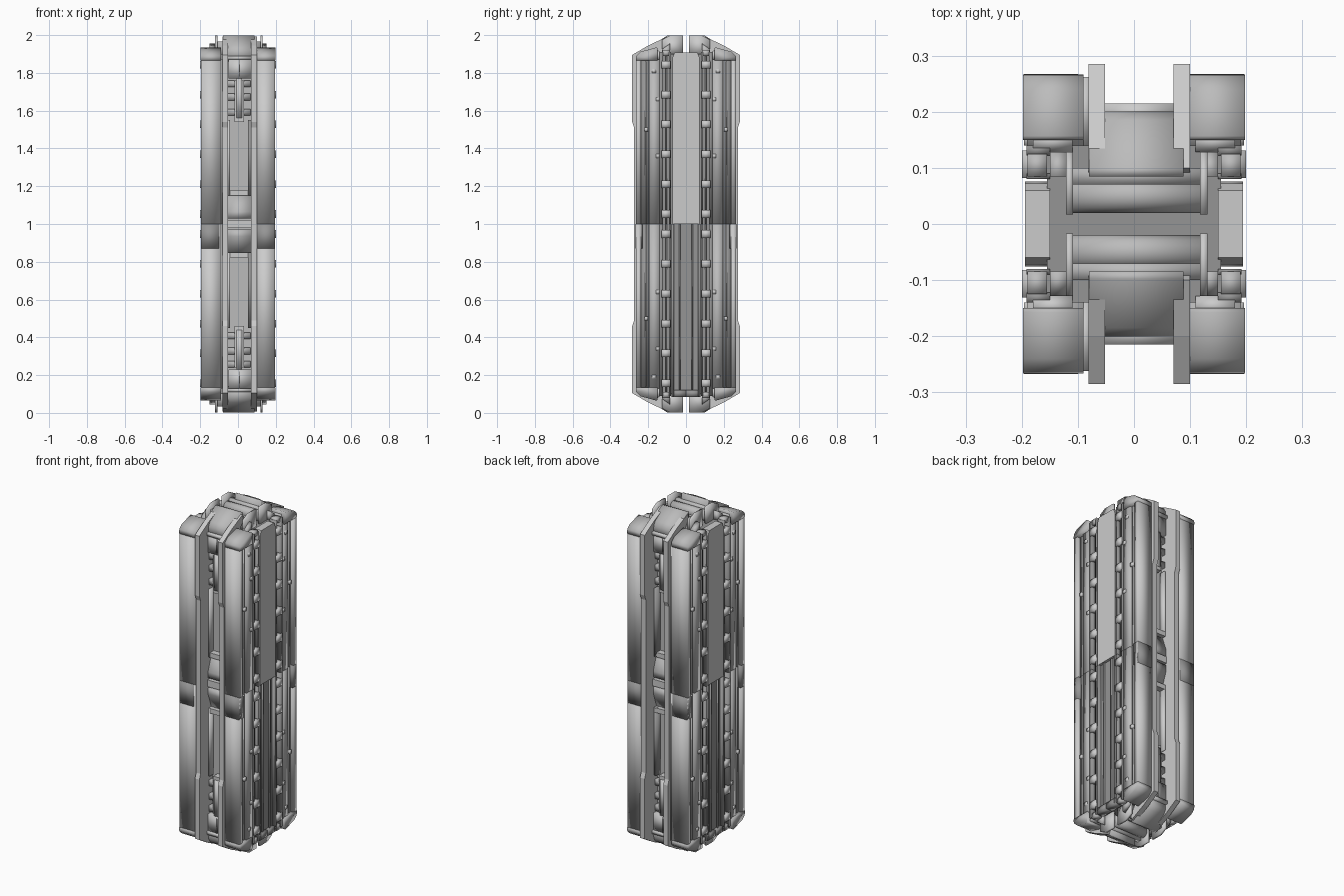
import bpy, bmesh, math

ALL = [(a, b, c) for a in (1, -1) for b in (1, -1) for c in (1, -1)]
YZ = [(1, b, c) for b in (1, -1) for c in (1, -1)]
X_TOP = [(a, b, 1) for a in (1, -1) for b in (1, -1)]
X_LOW = [(a, b, -1) for a in (1, -1) for b in (1, -1)]


def grey(name, v):
    m = bpy.data.materials.new(name)
    m.diffuse_color = (v, v, v, 1)
    return m


DARK = grey("dark_grey", 0.3)
MID = grey("mid_grey", 0.5)


def prism(name, pts, x0, x1, flips=YZ, mat=None, smooth=True):
    """Extrude a (y, z) outline along x; repeat it mirrored about the centre (z = 1)."""
    bm = bmesh.new()
    for sx, sy, sz in flips:
        def ring(x):
            return [bm.verts.new((sx * x, sy * y, 1 + sz * (z - 1))) for y, z in pts]
        a, b = ring(x0), ring(x1)
        bm.faces.new(a)
        bm.faces.new(b[::-1])
        for i in range(len(pts)):
            j = (i + 1) % len(pts)
            bm.faces.new((a[i], b[i], b[j], a[j]))
    bmesh.ops.recalc_face_normals(bm, faces=bm.faces)
    for f in bm.faces:
        f.smooth = smooth
    me = bpy.data.meshes.new(name)
    bm.to_mesh(me)
    bm.free()
    if mat:
        me.materials.append(mat)
    ob = bpy.data.objects.new(name, me)
    bpy.context.collection.objects.link(ob)
    return ob


def box(name, x, y, z, flips=YZ, mat=None, smooth=True):
    pts = [(y[0], z[0]), (y[1], z[0]), (y[1], z[1]), (y[0], z[1])]
    return prism(name, pts, x[0], x[1], flips, mat, smooth)


# inner core and channel floors
box("core", (-0.155, 0.155), (0, 0.14), (1, 1.9), mat=DARK, smooth=False)
box("channel_floor", (-0.09, 0.1), (0.14, 0.165), (1, 1.86), mat=MID, smooth=False)

# corner panels: front strip, recessed groove, side strip, sloped cap
box("corner_front_strip", (0.09, 0.196), (0.237, 0.265), (1, 1.87), ALL)
box("corner_groove", (0.09, 0.178), (0.195, 0.237), (1, 1.87), ALL, DARK)
box("groove_ridge", (0.17, 0.187), (0.208, 0.216), (1, 1.86), ALL, MID)
box("corner_side_strip", (0.09, 0.191), (0.14, 0.195), (1, 1.87), ALL, MID)
prism("corner_cap", [(0.15, 1.865), (0.266, 1.865), (0.264, 1.89), (0.24, 1.912),
                     (0.157, 1.935), (0.15, 1.93)], 0.09, 0.198, ALL, MID)
prism("corner_cap_lip", [(0.128, 1.87), (0.157, 1.87), (0.157, 1.925), (0.128, 1.905)], 0.11, 0.18, ALL)

# walls beside the channel
box("channel_wall_right", (0.085, 0.136), (0.14, 0.262), (1, 1.87))
box("channel_wall_left", (-0.1, -0.075), (0.14, 0.262), (1, 1.87))

# long front rails with thicker, sloped ends
rail = [(0.15, 1.0), (0.274, 1.0), (0.274, 1.51), (0.285, 1.54), (0.285, 1.895),
        (0.2, 1.945), (0.1, 1.992), (0.09, 1.96), (0.15, 1.88)]
prism("front_rail_left", rail, -0.081, -0.052, smooth=False)
prism("front_rail_right", rail, 0.07, 0.1, smooth=False)

# sloped end ramps between the rails, with ridges
prism("end_ramp", [(0.085, 1.9), (0.085, 1.998), (0.098, 1.998), (0.185, 1.945), (0.2, 1.92),
                   (0.203, 1.87), (0.15, 1.86)], -0.08, 0.088, mat=MID)
box("ramp_crossbar", (-0.052, 0.07), (0.18, 0.215), (1.87, 1.89))
box("end_block", (-0.05, 0.068), (0.15, 0.206), (1.77, 1.87))
box("end_block_rib", (0.005, 0.011), (0.15, 0.21), (1.78, 1.87), mat=DARK)

# channel clamp: centre post, tapered foot, side lugs
box("clamp_post", (-0.018, 0.032), (0.15, 0.205), (1.54, 1.76), smooth=False)
box("clamp_foot", (-0.008, 0.022), (0.15, 0.211), (1.56, 1.77))
for i, z in enumerate((1.575, 1.655, 1.725)):
    box("clamp_lug_%d" % i, (-0.052, 0.066), (0.15, 0.195), (z, z + 0.035), mat=MID)
box("channel_edge_left", (-0.055, -0.043), (0.15, 0.2), (1.15, 1.55))
box("channel_edge_right", (0.052, 0.072), (0.15, 0.2), (1.15, 1.55), mat=DARK)

# steps near the middle of the channel
prism("middle_step", [(0.15, 1.03), (0.205, 1.03), (0.205, 1.065), (0.175, 1.15), (0.15, 1.15)],
      -0.055, 0.072, mat=MID)
box("middle_upper_bar", (-0.055, 0.072), (0.15, 0.2), (1.15, 1.178), smooth=False)
box("middle_lower_bar", (-0.055, 0.072), (0.15, 0.21), (1.0, 1.02), smooth=False)

# band on the lower panels just below the joint
box("joint_band", (0.1, 0.196), (0.23, 0.267), (1.0, 1.13), X_LOW, DARK)

# centre side plate: smooth on the upper half, ribbed channel on the lower half
prism("upper_side_plate", [(0, 1.0), (0.072, 1.0), (0.072, 1.88), (0.06, 1.908), (0, 1.908)],
      0.15, 0.194, X_TOP, smooth=False)
box("lower_side_plate", (0.15, 0.178), (0, 0.072), (1.0, 1.9), X_LOW, DARK, False)
box("lower_outer_rib", (0.15, 0.194), (0.064, 0.076), (1.0, 1.91), X_LOW, DARK)
box("lower_inner_rib", (0.15, 0.186), (0.028, 0.036), (1.0, 1.91), X_LOW, DARK)
box("lower_end_lip", (0.15, 0.194), (0, 0.076), (1.88, 1.915), X_LOW, DARK)

# slotted side tracks with evenly spaced clips
box("track_inner", (0.15, 0.192), (0.08, 0.09), (1.0, 1.91), ALL, DARK)
box("track_middle", (0.15, 0.18), (0.1, 0.108), (1.0, 1.9), ALL, DARK)
box("track_outer", (0.15, 0.192), (0.122, 0.14), (1.0, 1.91), ALL, DARK)
for i in range(6):
    z = 1.053 + i * 0.158
    box("track_clip_%d" % i, (0.155, 0.2), (0.082, 0.131), (z - 0.02, z + 0.02), ALL)

# small side studs
for i, (y, z) in enumerate(((0.15, 1.36), (0.15, 1.66), (0.21, 1.5), (0.17, 1.81))):
    box("side_stud_%d" % i, (0.17, 0.196), (y - 0.01, y + 0.01), (z - 0.01, z + 0.01), ALL)

# end brackets and rollers at top and bottom
bracket = [(0.017, 1.89), (0.017, 1.998), (0.085, 1.998), (0.128, 1.975), (0.128, 1.89)]
prism("end_bracket_left", bracket, -0.121, -0.109)
prism("end_bracket_right", bracket, 0.118, 0.131)
roller = [(0.05 + 0.03 * math.cos(a * math.pi / 8), 1.93 + 0.03 * math.sin(a * math.pi / 8))
          for a in range(16)]
prism("end_roller", roller, -0.11, 0.12, mat=MID)
box("end_bridge", (-0.11, 0.12), (0.07, 0.1), (1.89, 1.965), mat=MID)
box("end_side_block", (0.155, 0.19), (0.085, 0.125), (1.89, 1.92), ALL, MID)
prism("end_side_gusset", [(0.085, 1.89), (0.128, 1.89), (0.128, 1.925), (0.085, 1.955)],
      0.12, 0.15, ALL, MID)
